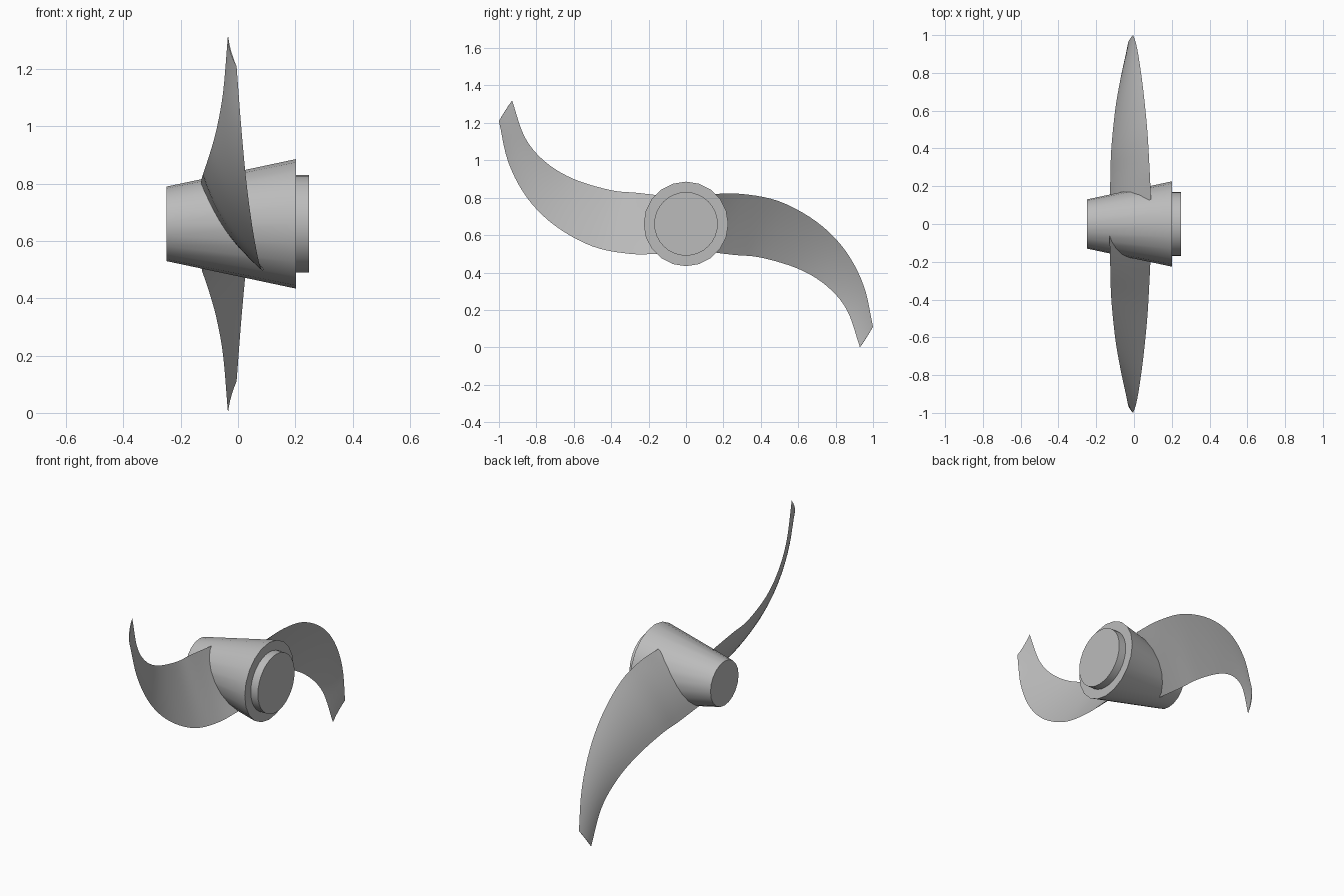
import bpy, bmesh, math
from mathutils import Vector, Matrix

if "Cube" in bpy.data.objects:
    bpy.data.objects.remove(bpy.data.objects["Cube"])

AXIS_Z = 0.66
SPAN_STEPS, CHORD_STEPS = 5, 10

metal = bpy.data.materials.new("grey metal")
metal.use_nodes = True
GREY = (0.5, 0.5, 0.5, 1)
metal.diffuse_color = GREY
metal.node_tree.nodes["Principled BSDF"].inputs["Base Color"].default_value = GREY


def finish(name, bm, angle):
    bmesh.ops.recalc_face_normals(bm, faces=bm.faces)
    mesh = bpy.data.meshes.new(name)
    bm.to_mesh(mesh)
    bm.free()
    mesh.materials.append(metal)
    ob = bpy.data.objects.new(name, mesh)
    bpy.context.collection.objects.link(ob)
    bpy.ops.object.select_all(action='DESELECT')
    ob.select_set(True)
    bpy.context.view_layer.objects.active = ob
    bpy.ops.object.shade_smooth_by_angle(angle=math.radians(angle))
    return ob


def cone_along_x(name, x0, x1, r0, r1, sides):
    bm = bmesh.new()
    place = Matrix.Translation(((x0 + x1) / 2, 0, AXIS_Z)) @ Matrix.Rotation(math.pi / 2, 4, 'Y')
    bmesh.ops.create_cone(bm, cap_ends=True, segments=sides, radius1=r0, radius2=r1,
                          depth=x1 - x0, matrix=place)
    return finish(name, bm, 30)


def smooth_path(points):
    """Sample a Catmull-Rom curve through the points."""
    p = [Vector(q) for q in points]
    p = [2 * p[0] - p[1]] + p + [2 * p[-1] - p[-2]]
    out = []
    for a, b, c, d in zip(p, p[1:], p[2:], p[3:]):
        for i in range(SPAN_STEPS):
            t = i / SPAN_STEPS
            out.append(0.5 * (2 * b + (c - a) * t + (2 * a - 5 * b + 4 * c - d) * t ** 2
                              + (3 * b - a - 3 * c + d) * t ** 3))
    return out[:(len(points) - 1) * SPAN_STEPS] + [p[-2]]


# Hub: tapered body and rear collar
cone_along_x("hub", -0.25, 0.202, 0.13, 0.226, 20)
cone_along_x("hub_collar", 0.19, 0.248, 0.17, 0.17, 32)

# Blade edges, root to tip
lead = smooth_path([(-.13, -.05, .80), (-.125, -.25, .825), (-.12, -.40, .84), (-.10, -.60, .90),
                    (-.075, -.75, .99), (-.052, -.86, 1.12), (-.035, -.93, 1.32)])
trail = smooth_path([(.09, -.13, .50), (.082, -.30, .50), (.07, -.50, .54), (.05, -.70, .65),
                     (.03, -.85, .80), (.012, -.95, .99), (-.005, -1.0, 1.21)])


def build_blade(name, turn):
    """Loft thin cambered sections between the two edges."""
    bm = bmesh.new()
    rings = []
    last = len(lead) - 1
    for i, (a, b) in enumerate(zip(lead, trail)):
        lo, hi = max(i - 1, 0), min(i + 1, last)
        span = (lead[hi] + trail[hi]) - (lead[lo] + trail[lo])
        normal = (b - a).cross(span).normalized()
        if normal.x > 0:
            normal.negate()
        f = i / last
        half = 0.012 * (1 - f) + 0.002
        camber = 0.016 * (1 - 0.6 * f)
        upper, lower = [], []
        for k in range(CHORD_STEPS + 1):
            u = k / CHORD_STEPS
            bulge = 4 * u * (1 - u)
            mid = a.lerp(b, u) + normal * camber * bulge
            upper.append(mid + normal * half * bulge)
            lower.append(mid - normal * half * bulge)
        rings.append([bm.verts.new(v) for v in upper + lower[-2:0:-1]])
    n = len(rings[0])
    for r, s in zip(rings, rings[1:]):
        for k in range(n):
            bm.faces.new((r[k], r[(k + 1) % n], s[(k + 1) % n], s[k]))
    bm.faces.new(rings[0])
    bm.faces.new(rings[-1])
    centre = Vector((0, 0, AXIS_Z))
    bmesh.ops.rotate(bm, verts=bm.verts, cent=centre, matrix=Matrix.Rotation(turn, 3, 'X'))
    finish(name, bm, 40)


for name, turn in (("front_blade", 0), ("back_blade", math.pi)):
    build_blade(name, turn)
